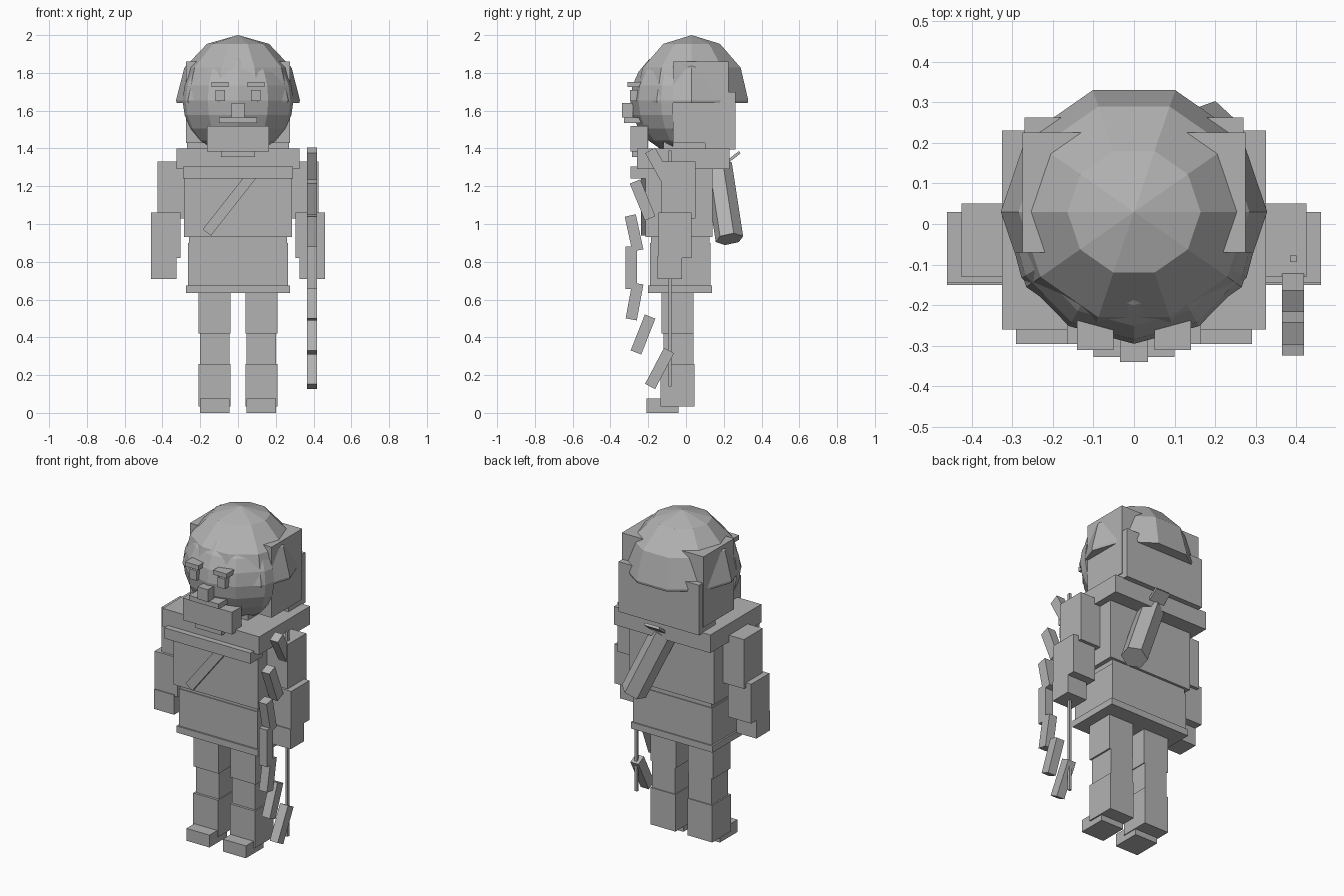
import bpy, bmesh, math
from mathutils import Vector, Matrix

if "Cube" in bpy.data.objects:
    bpy.data.objects.remove(bpy.data.objects["Cube"])

grey = bpy.data.materials.new("plain grey")
grey.diffuse_color = (0.45, 0.45, 0.45, 1)
grey.use_nodes = True
grey.node_tree.nodes["Principled BSDF"].inputs["Base Color"].default_value = grey.diffuse_color


def finish(name, bm):
    bmesh.ops.recalc_face_normals(bm, faces=bm.faces[:])
    me = bpy.data.meshes.new(name)
    bm.to_mesh(me)
    bm.free()
    me.materials.append(grey)
    ob = bpy.data.objects.new(name, me)
    bpy.context.collection.objects.link(ob)
    return ob


def box(name, x, y, z):
    """Box from (min, max) pairs."""
    bm = bmesh.new()
    bmesh.ops.create_cube(bm, size=1)
    for v in bm.verts:
        v.co = [r[0] + (c + 0.5) * (r[1] - r[0]) for c, r in zip(v.co, (x, y, z))]
    return finish(name, bm)


def pair(name, x, y, z):
    """Left and right copy of a box."""
    box(name + "_left", x, y, z)
    box(name + "_right", (-x[1], -x[0]), y, z)


def bar(name, a, b, width, depth, axis):
    """Flat bar between two points; depth runs along axis."""
    a, b = Vector(a), Vector(b)
    d = (b - a).normalized()
    k = Vector(axis)
    s = d.cross(k).normalized()
    m = Matrix((s * width, k * depth, b - a)).transposed().to_4x4()
    m.translation = (a + b) / 2
    bm = bmesh.new()
    bmesh.ops.create_cube(bm, size=1, matrix=m)
    return finish(name, bm)


def ball(name, segs, rings, radii, centre, cut_point, cut_normal):
    """Faceted ellipsoid with a vertex line facing the front, cut by a plane."""
    bm = bmesh.new()
    bmesh.ops.create_uvsphere(bm, u_segments=segs, v_segments=rings, radius=1,
                              matrix=Matrix.Rotation(math.pi / 2, 4, 'Z'))
    for v in bm.verts:
        v.co = [c + r * p for c, r, p in zip(centre, radii, v.co)]
    geom = bm.verts[:] + bm.edges[:] + bm.faces[:]
    bmesh.ops.bisect_plane(bm, geom=geom, plane_co=cut_point,
                           plane_no=cut_normal, clear_outer=True)
    bmesh.ops.holes_fill(bm, edges=[e for e in bm.edges if e.is_boundary])
    return finish(name, bm)


# Legs and boots
pair("thigh", (0.04, 0.21), (-0.13, 0.04), (0.42, 0.66))
pair("shin", (0.045, 0.2), (-0.12, 0.04), (0.25, 0.43))
pair("boot", (0.04, 0.208), (-0.135, 0.045), (0.035, 0.26))
pair("foot", (0.045, 0.2), (-0.21, -0.04), (0, 0.075))

# Tunic and torso
box("skirt", (-0.265, 0.265), (-0.19, 0.13), (0.65, 0.9))
box("hem", (-0.275, 0.275), (-0.2, 0.137), (0.635, 0.675))
box("waist", (-0.26, 0.26), (-0.185, 0.125), (0.88, 0.94))
box("torso", (-0.285, 0.285), (-0.215, 0.14), (0.93, 1.31))
box("shoulder_cape", (-0.325, 0.325), (-0.26, 0.23), (1.29, 1.4))
box("collar_band", (-0.29, 0.29), (-0.295, -0.18), (1.24, 1.305))
bar("chest_strap", (0.075, -0.222, 1.26), (-0.165, -0.222, 0.955), 0.055, 0.03, (0, 1, 0))

# Arms
pair("upper_arm", (0.28, 0.425), (-0.13, 0.05), (1.03, 1.33))
pair("forearm", (0.305, 0.46), (-0.145, 0.03), (0.82, 1.06))
pair("hand", (0.325, 0.46), (-0.15, -0.02), (0.71, 0.83))

# Head, hood and face
box("neck", (-0.15, 0.15), (-0.12, 0.12), (1.38, 1.5))
box("head_block", (-0.275, 0.275), (-0.07, 0.225), (1.43, 1.86))
box("neck_guard", (-0.27, 0.27), (0.1, 0.262), (1.395, 1.7))
ball("hood_dome", 10, 6, (0.328, 0.315, 0.345), (0, 0.03, 1.655), (0, 0, 1.64), (0, 0, -1))
ball("face", 12, 12, (0.32, 0.325, 0.3), (0, 0.03, 1.655), (0, -0.07, 0), (0, 1, 0))
pair("eyebrow", (0.05, 0.14), (-0.31, -0.23), (1.725, 1.752))
pair("eye", (0.07, 0.12), (-0.297, -0.23), (1.65, 1.71))
box("nose", (-0.035, 0.035), (-0.34, -0.28), (1.565, 1.64))
box("mouth", (-0.1, 0.1), (-0.328, -0.22), (1.535, 1.565))
box("beard", (-0.165, 0.165), (-0.295, -0.2), (1.385, 1.52))
box("beard_tip", (-0.09, 0.09), (-0.285, -0.21), (1.355, 1.4))

# Quiver slung across the back, with a small strap end
top, bottom = Vector((0.02, 0.17, 1.31)), Vector((0.19, 0.23, 0.92))
axis = bottom - top
bm = bmesh.new()
turn = Matrix.Translation((top + bottom) / 2) @ axis.to_track_quat('Z', 'Y').to_matrix().to_4x4()
bmesh.ops.create_cone(bm, cap_ends=True, segments=6, radius1=0.075, radius2=0.075,
                      depth=axis.length, matrix=turn)
finish("quiver", bm)
bar("quiver_strap", (0.03, 0.22, 1.33), (0.03, 0.285, 1.38), 0.015, 0.1, (1, 0, 0))

# Bow made of overlapping straight segments in the y-z plane
limbs = [(-0.19, 1.39, -0.09, 1.21), (-0.27, 1.225, -0.19, 1.03),
         (-0.295, 1.045, -0.255, 0.86), (-0.29, 0.88, -0.29, 0.655),
         (-0.255, 0.685, -0.29, 0.495), (-0.19, 0.51, -0.265, 0.32),
         (-0.09, 0.33, -0.19, 0.14)]
for i, (y0, z0, y1, z1) in enumerate(limbs):
    bar("bow_segment_%d" % (i + 1), (0.392, y0, z0), (0.392, y1, z1), 0.06, 0.054, (1, 0, 0))
box("bow_string", (0.384, 0.4), (-0.093, -0.077), (0.14, 1.39))
